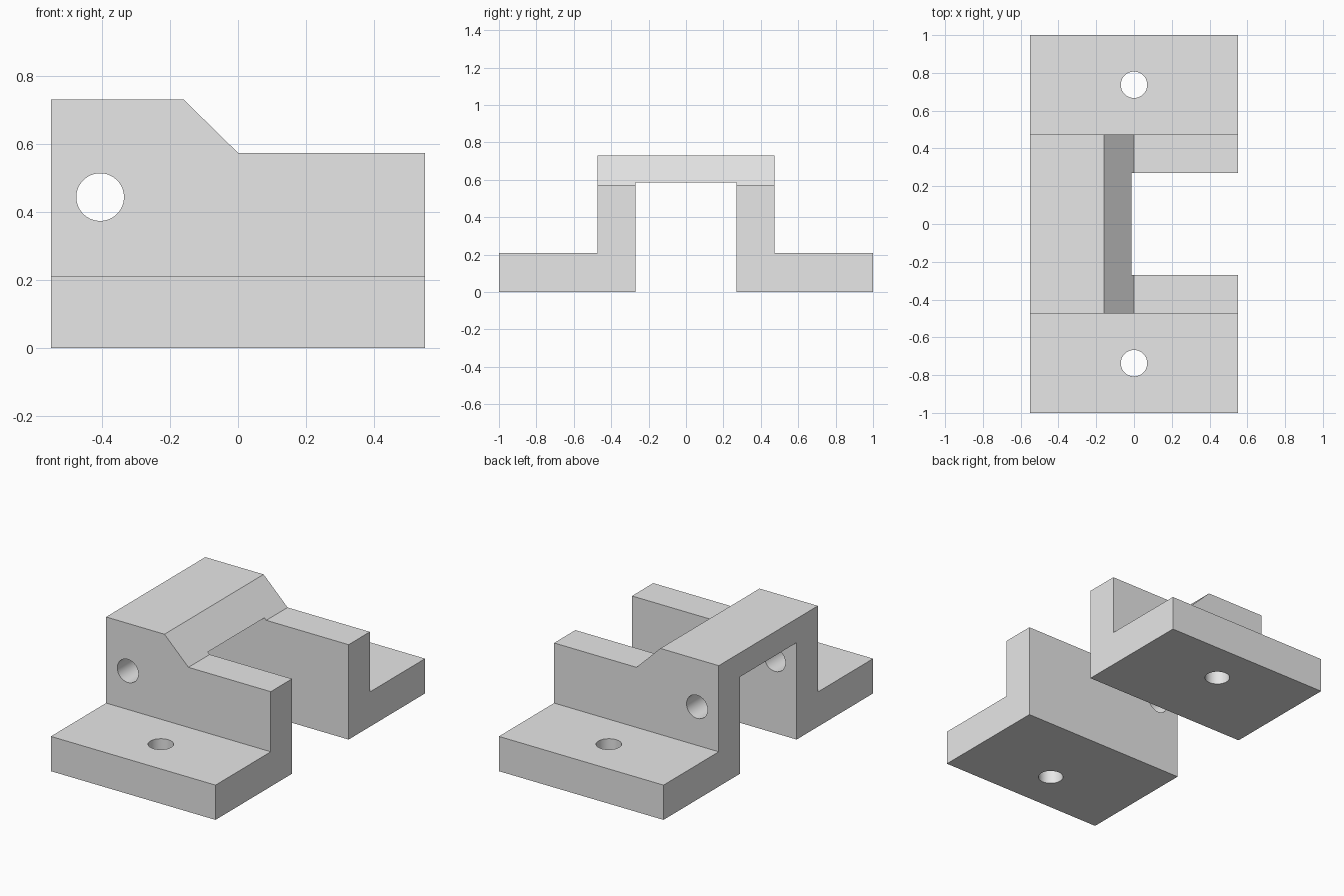
import bpy, bmesh
from math import pi, radians
from mathutils import Vector

cube = bpy.data.objects.get("Cube")
if cube:
    bpy.data.objects.remove(cube, do_unlink=True)

grey = bpy.data.materials.new("plain grey")
grey.use_nodes = True
colour = (0.8, 0.8, 0.8, 1)
grey.diffuse_color = colour
grey.node_tree.nodes["Principled BSDF"].inputs["Base Color"].default_value = colour


def prism(name, points, sweep):
    """Extrude a flat outline along a vector."""
    bm = bmesh.new()
    face = bm.faces.new([bm.verts.new(p) for p in points])
    ext = bmesh.ops.extrude_face_region(bm, geom=[face])
    verts = [v for v in ext["geom"] if isinstance(v, bmesh.types.BMVert)]
    bmesh.ops.translate(bm, verts=verts, vec=Vector(sweep))
    bmesh.ops.recalc_face_normals(bm, faces=bm.faces)
    mesh = bpy.data.meshes.new(name)
    bm.to_mesh(mesh)
    bm.free()
    mesh.materials.append(grey)
    obj = bpy.data.objects.new(name, mesh)
    bpy.context.collection.objects.link(obj)
    return obj


def drill(name, radius, depth, location, rotation=(0, 0, 0)):
    bpy.ops.mesh.primitive_cylinder_add(vertices=64, radius=radius, depth=depth,
                                        location=location, rotation=rotation)
    obj = bpy.context.object
    obj.name = name
    obj.data.materials.append(grey)
    return obj


# Bracket body: flanged arch section swept along x
half_length, top, step = 0.55, 0.73, 0.573
half = [(0.27, 0), (1, 0), (1, 0.21), (0.473, 0.21), (0.473, top)]
left_half = [(-y, z) for y, z in reversed(half)]
section = half + left_half + [(-0.27, 0.585), (0.27, 0.585)]
body = prism("bracket_body", [(-half_length, y, z) for y, z in section],
             (2 * half_length, 0, 0))

# Cutters: sloped step, flange bolt holes and cross pin hole
slope = [(-0.16, top), (0, step), (0.7, step), (0.7, 0.9), (-0.16, 0.9)]
cutters = [
    prism("step_cutter", [(x, -0.7, z) for x, z in slope], (0, 1.4, 0)),
    drill("pin_hole_cutter", 0.07, 1.6, (-0.405, 0, 0.443), (pi / 2, 0, 0)),
]
for side, y in (("front", -0.737), ("back", 0.737)):
    cutters.append(drill(side + "_bolt_hole_cutter", 0.07, 0.6, (0, y, 0.1)))

bpy.ops.object.select_all(action="DESELECT")
body.select_set(True)
bpy.context.view_layer.objects.active = body
for cutter in cutters:
    mod = body.modifiers.new(cutter.name, "BOOLEAN")
    mod.operation = "DIFFERENCE"
    mod.solver = "EXACT"
    mod.object = cutter
    bpy.ops.object.modifier_apply(modifier=mod.name)
for cutter in cutters:
    bpy.data.objects.remove(cutter, do_unlink=True)

# Smooth hole walls, crisp edges elsewhere
bpy.ops.object.shade_smooth_by_angle(angle=radians(30))
